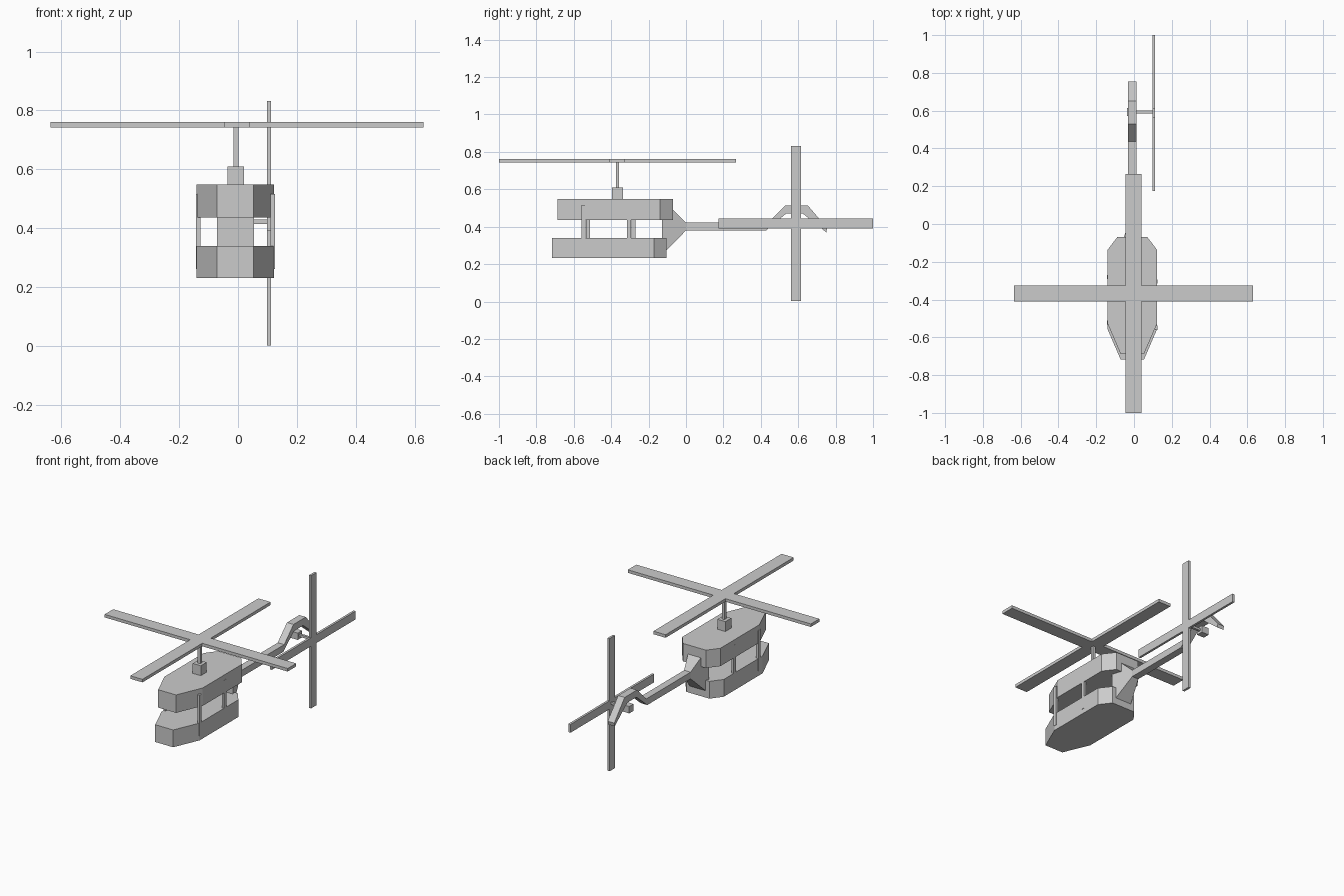
import bpy, bmesh

if "Cube" in bpy.data.objects:
    bpy.data.objects.remove(bpy.data.objects["Cube"])


def mesh_object(name, bm):
    bmesh.ops.recalc_face_normals(bm, faces=bm.faces[:])
    me = bpy.data.meshes.new(name)
    bm.to_mesh(me)
    bm.free()
    ob = bpy.data.objects.new(name, me)
    bpy.context.collection.objects.link(ob)
    return ob


def prism(name, profile, to_3d, a, b):
    """Extrude a 2D profile from level a to level b; to_3d places (u, v, level)."""
    bm = bmesh.new()
    lo = [bm.verts.new(to_3d(u, v, a)) for u, v in profile]
    hi = [bm.verts.new(to_3d(u, v, b)) for u, v in profile]
    bm.faces.new(lo)
    bm.faces.new(hi)
    n = len(profile)
    for i in range(n):
        j = (i + 1) % n
        bm.faces.new((lo[i], lo[j], hi[j], hi[i]))
    return mesh_object(name, bm)


def along_x(u, v, t):
    return (t, u, v)


def along_z(u, v, t):
    return (u, v, t)


def box(name, x, y, z):
    return prism(name, [(x[0], y[0]), (x[1], y[0]), (x[1], y[1]), (x[0], y[1])],
                 along_z, z[0], z[1])


def cross(name, cu, cv, ru, rv, half_width, to_3d, a, b):
    """Four-bladed rotor as one plus-shaped prism."""
    w = half_width
    pts = [(-ru, -w), (-w, -w), (-w, -rv), (w, -rv), (w, -w), (ru, -w),
           (ru, w), (w, w), (w, rv), (-w, rv), (-w, w), (-ru, w)]
    return prism(name, [(cu + u, cv + v) for u, v in pts], to_3d, a, b)


def hull_outline(shift, front_corner, front):
    """Eight-sided plan outline of the cabin, symmetric about x = CX."""
    half = [(0.062, front), (0.132, front_corner),
            (0.132, -0.138 + shift), (0.08, -0.07 + shift)]
    return ([(CX + x, y) for x, y in half] +
            [(CX - x, y) for x, y in reversed(half)])


CX = -0.009  # cabin centre line

# Cabin: lower tub and roof block
prism("lower_cabin", hull_outline(-0.034, -0.555, -0.717), along_z, 0.232, 0.34)
prism("cabin_roof", hull_outline(0.0, -0.525, -0.688), along_z, 0.436, 0.548)

# Window pillars on both sides
for side, x, ys in (("right", (0.111, 0.125), (-0.549, -0.304)),
                    ("left", (-0.142, -0.127), (-0.523, -0.28))):
    for place, y in zip(("front", "rear"), ys):
        box(f"{side}_{place}_pillar", x, (y - 0.011, y + 0.011), (0.262, 0.516))

# Tapered fairing joining the cabin to the tail boom
fairing = box("tail_fairing", (-0.071, 0.054), (-0.128, 0.0), (0.25, 0.548))
for v in fairing.data.vertices:
    if v.co.y > -0.01:
        v.co.x = 0.013 if v.co.x > 0 else -0.032
        v.co.z = 0.422 if v.co.z > 0.4 else 0.38

# Bent tail boom, side profile extruded across
boom = [(0.0, 0.38), (0.428, 0.38), (0.535, 0.47), (0.625, 0.47), (0.75, 0.37),
        (0.755, 0.392), (0.652, 0.513), (0.53, 0.513), (0.438, 0.422), (0.0, 0.422)]
prism("tail_boom", boom, along_x, -0.032, 0.013)

# Main rotor with mast and base
box("rotor_base", (-0.036, 0.02), (-0.396, -0.338), (0.545, 0.61))
box("rotor_mast", (-0.016, 0.002), (-0.375, -0.357), (0.6, 0.745))
cross("main_rotor", -0.003, -0.367, 0.633, 0.633, 0.042, along_z, 0.742, 0.761)

# Tail rotor with shaft and gearbox
box("tail_gearbox", (-0.037, 0.013), (0.572, 0.614), (0.4, 0.443))
box("tail_rotor_shaft", (0.0, 0.1), (0.586, 0.601), (0.415, 0.429))
cross("tail_rotor", 0.588, 0.417, 0.413, 0.415, 0.026, along_x, 0.098, 0.112)
